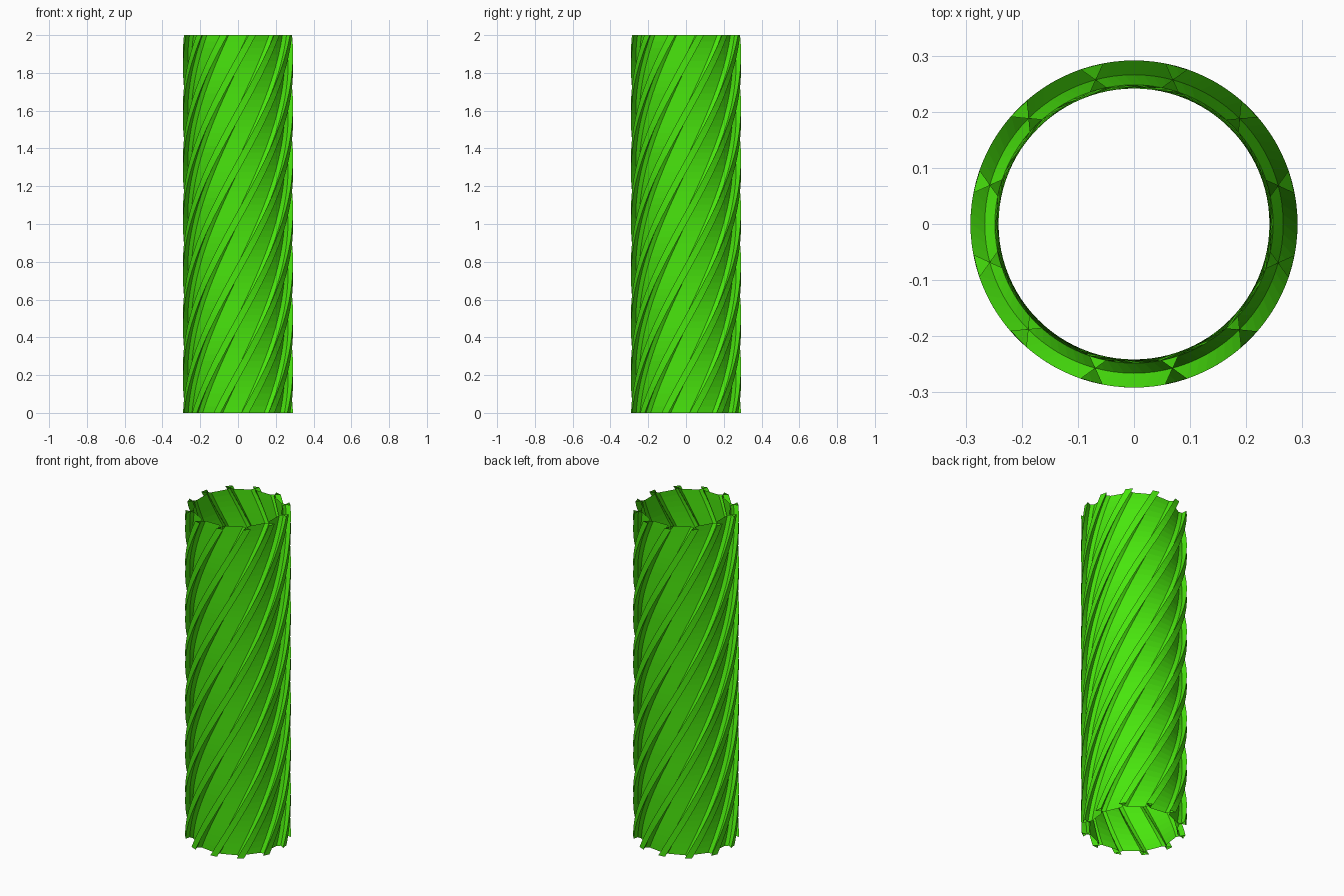
import bpy, bmesh, math

if "Cube" in bpy.data.objects:
    bpy.data.objects.remove(bpy.data.objects["Cube"])

TEETH, ROWS, HEIGHT = 12, 58, 2.0
START = math.radians(7.5)          # first tooth at the bottom
TWIST = math.radians(217.5)        # total turn from bottom to top
ROOT, WAIST, TIP = 0.248, 0.266, 0.2915

# one dovetail tooth: (radius, angle offset in degrees), pinched at the waist
TOOTH = [(ROOT, -3.5), (WAIST, -0.05), (TIP, -4.0),
         (TIP, 4.0), (WAIST, 0.05), (ROOT, 3.5)]

green = bpy.data.materials.new("bright_green")
green.diffuse_color = (0.065, 0.78, 0.004, 1)
green.use_nodes = True
green.node_tree.nodes["Principled BSDF"].inputs["Base Color"].default_value = green.diffuse_color


def ring(bm, z, turn):
    """One closed cross-section of the fluted tube."""
    verts = []
    for k in range(TEETH):
        centre = START + math.tau / TEETH * k + turn
        for r, off in TOOTH:
            a = centre + math.radians(off)
            verts.append(bm.verts.new((r * math.cos(a), r * math.sin(a), z)))
    return verts


# open-ended tube: twisted cross-sections bridged together
bm = bmesh.new()
rings = [ring(bm, HEIGHT * i / ROWS, TWIST * i / ROWS) for i in range(ROWS + 1)]
for low, high in zip(rings, rings[1:]):
    n = len(low)
    for j in range(n):
        k = (j + 1) % n
        bm.faces.new((low[j], low[k], high[k], high[j]))

mesh = bpy.data.meshes.new("twisted_worm_tube")
bm.to_mesh(mesh)
bm.free()
mesh.materials.append(green)
obj = bpy.data.objects.new("twisted_worm_tube", mesh)
bpy.context.collection.objects.link(obj)
